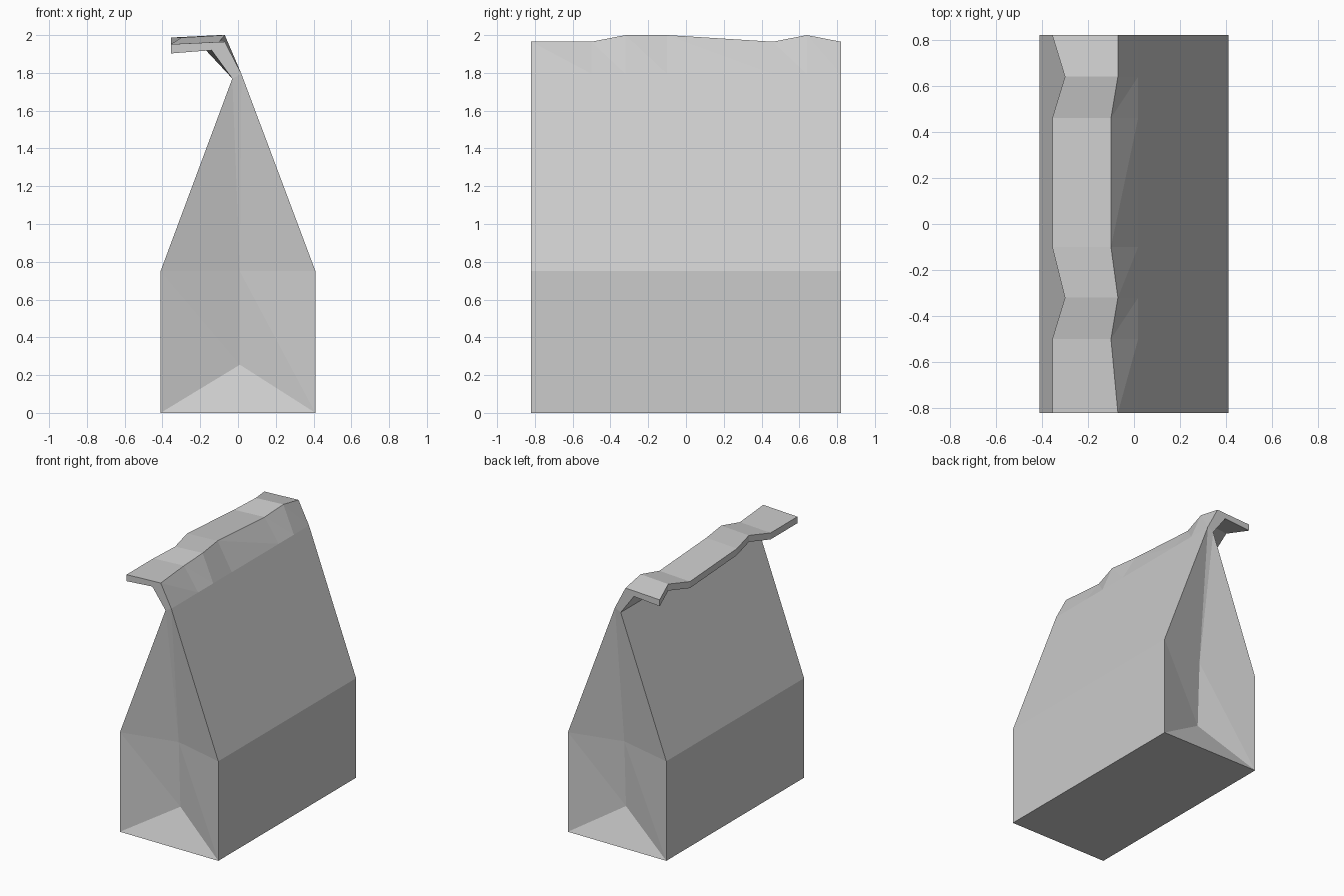
import bpy
import bmesh

cube = bpy.data.objects.get("Cube")
if cube:
    bpy.data.objects.remove(cube, do_unlink=True)

# Paper colour
paper = bpy.data.materials.new("grey paper")
paper.use_nodes = True
colour = (0.6, 0.6, 0.6, 1)
paper.diffuse_color = colour
paper.node_tree.nodes["Principled BSDF"].inputs["Base Color"].default_value = colour

HALF_X, HALF_Y, SHOULDER = 0.41, 0.82, 0.75

# Wavy fold stations: y, ridge x, ridge z, lip x
stations = [
    (-HALF_Y, -0.07, 1.965, -0.355),
    (-0.50, -0.10, 1.965, -0.355),
    (-0.32, -0.07, 2.00, -0.30),
    (-0.10, -0.10, 2.00, -0.355),
    (0.46, -0.10, 1.965, -0.355),
    (0.64, -0.07, 2.00, -0.30),
    (HALF_Y, -0.07, 1.965, -0.355),
]

bm = bmesh.new()


def section(y, ridge_x, ridge_z, lip_x):
    """Outline of the bag at one station, from bottom left round to bottom right."""
    outline = [
        (-HALF_X, 0), (-HALF_X, SHOULDER), (-0.03, 1.77),
        (ridge_x - 0.07, ridge_z - 0.045), (lip_x, ridge_z - 0.062),
        (lip_x, ridge_z - 0.013), (ridge_x, ridge_z),
        (0.018, 1.795), (HALF_X, SHOULDER), (HALF_X, 0),
    ]
    return [bm.verts.new((x, y, z)) for x, z in outline]


# Walls, base and folded top, with creases across the outer fold
rings = [section(*s) for s in stations]
for a, b in zip(rings, rings[1:]):
    for i in range(len(a)):
        j = (i + 1) % len(a)
        if i == 6:
            bm.faces.new((a[i], b[j], a[j]))
            bm.faces.new((a[i], b[i], b[j]))
        else:
            bm.faces.new((a[i], b[i], b[j], a[j]))


def gusset(ring, side):
    """Pushed-in end of the bag and the end of its folded top."""
    low = bm.verts.new((0.01, side * 0.70, 0.255))
    mid = bm.verts.new((0.01, side * 0.72, SHOULDER))
    bl, ls, lt, inner, lip_in, lip_out, ridge, rt, rs, br = ring
    if side > 0:
        bl, ls, lt, rt, rs, br = br, rs, rt, lt, ls, bl
    for face in ((bl, br, low), (bl, low, ls), (low, mid, ls),
                 (low, br, mid), (br, rs, mid), (ls, mid, lt),
                 (mid, rs, rt), (mid, rt, lt)):
        bm.faces.new(face)
    bm.faces.new((ring[2], inner, ridge, ring[7]))
    bm.faces.new((inner, lip_in, lip_out, ridge))


gusset(rings[0], -1)
gusset(rings[-1], 1)
bmesh.ops.recalc_face_normals(bm, faces=bm.faces[:])

mesh = bpy.data.meshes.new("paper_bag")
bm.to_mesh(mesh)
bm.free()
mesh.materials.append(paper)
bag = bpy.data.objects.new("paper_bag", mesh)
bpy.context.collection.objects.link(bag)
